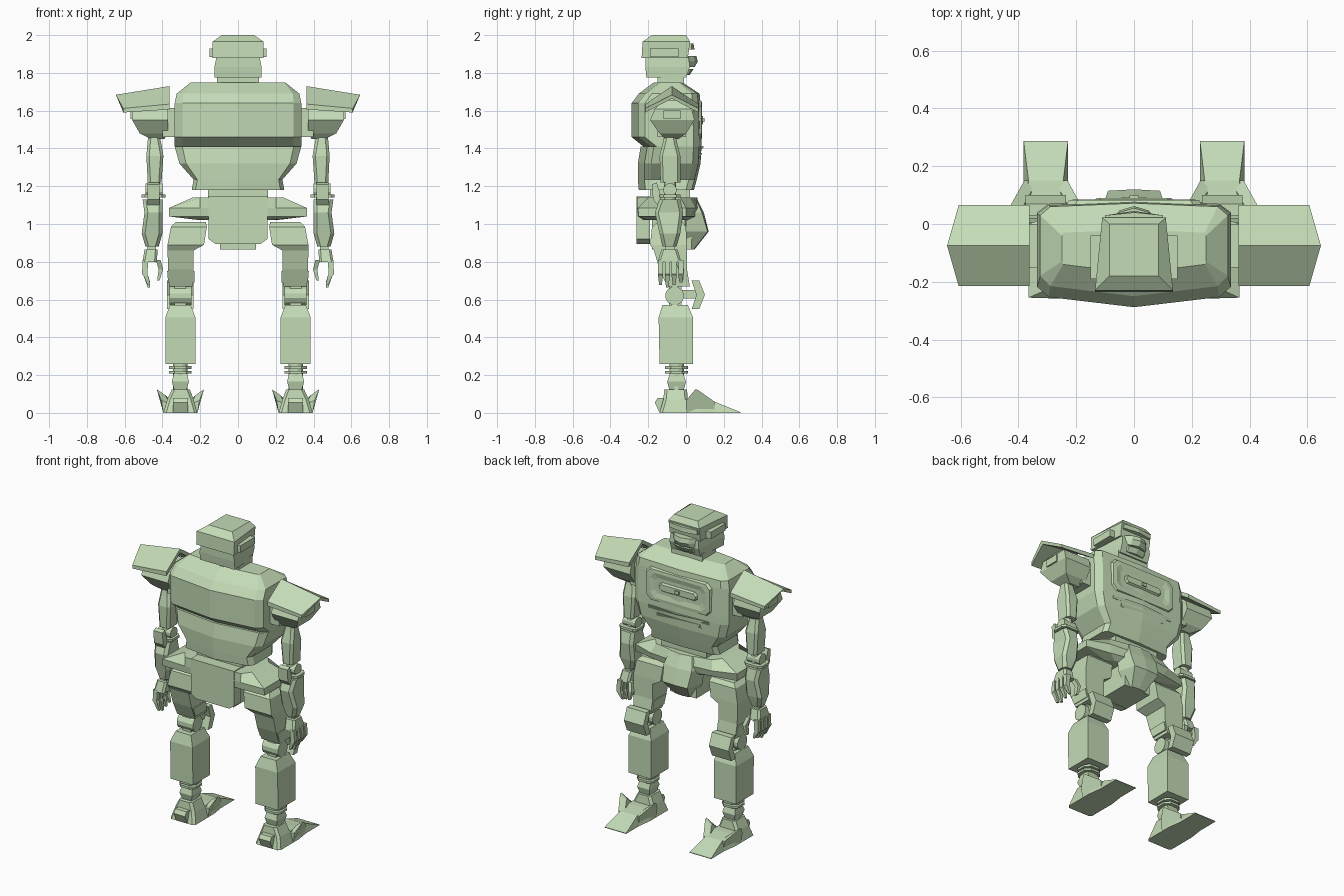
import bpy, bmesh, math
from mathutils import Vector

green = bpy.data.materials.new("pale_green")
green.diffuse_color = (0.55, 0.71, 0.47, 1)


def loft(name, rings):
    """Skin a stack of equal-length point rings and cap the ends."""
    bm = bmesh.new()
    vs = [[bm.verts.new(p) for p in r] for r in rings]
    n = len(rings[0])
    for a, b in zip(vs, vs[1:]):
        for i in range(n):
            j = (i + 1) % n
            bm.faces.new((a[i], a[j], b[j], b[i]))
    bm.faces.new(vs[0])
    bm.faces.new(vs[-1])
    bmesh.ops.recalc_face_normals(bm, faces=bm.faces)
    me = bpy.data.meshes.new(name)
    bm.to_mesh(me)
    bm.free()
    me.materials.append(green)
    ob = bpy.data.objects.new(name, me)
    bpy.context.collection.objects.link(ob)
    return ob


def rect(z, x0, x1, y0, y1, c=0.0):
    if not c:
        return [(x0, y0, z), (x1, y0, z), (x1, y1, z), (x0, y1, z)]
    return [(x0 + c, y0, z), (x1 - c, y0, z), (x1, y0 + c, z), (x1, y1 - c, z),
            (x1 - c, y1, z), (x0 + c, y1, z), (x0, y1 - c, z), (x0, y0 + c, z)]


def stack(name, rows, c=0.0):
    return loft(name, [rect(*r, c) for r in rows])


def box(name, x0, x1, y0, y1, z0, z1):
    return stack(name, [(z0, x0, x1, y0, y1), (z1, x0, x1, y0, y1)])


def sym(z, half):
    """Ring from a half outline (front centre to back centre), mirrored in x."""
    return [(x, y, z) for x, y in half] + [(-x, y, z) for x, y in half[-2:0:-1]]


def side(name, prof, x0, x1):
    """Extrude a (y, z) profile along x."""
    return loft(name, [[(x, y, z) for y, z in prof] for x in (x0, x1)])


def cyl(name, c, r, h, axis="Z", n=12):
    def pt(i, t):
        a = 2 * math.pi * (i + 0.5) / n
        u, v = r * math.cos(a), r * math.sin(a)
        return Vector(c) + Vector((u, v, t) if axis == "Z" else (t, u, v))
    return loft(name, [[pt(i, t) for i in range(n)] for t in (-h / 2, h / 2)])


def yring(y, w, z0, z1, c):
    return [(x, y, z) for x, _, z in
            [(p[0], 0, p[1]) for p in rect(0, -w, w, z0, z1, c)]]


# torso: toes and chest point to +y
def torso_ring(z, x, a, f, b, ch=0.03):
    return sym(z, [(0, f + .012), (a, f), (x, f - ch), (x, b + .07), (a, b + .035), (0, b)])


loft("upper_torso", [
    sym(1.75, [(0, -.02), (.245, -.03), (.25, -.04), (.25, -.13), (.245, -.14), (0, -.17)]),
    torso_ring(1.69, .325, .29, .06, -.25),
    torso_ring(1.64, .335, .295, .065, -.288),
    torso_ring(1.46, .335, .295, .07, -.288),
    torso_ring(1.41, .335, .295, .07, -.225)])
loft("lower_torso", [
    torso_ring(1.41, .335, .295, .07, -.24),
    torso_ring(1.32, .31, .275, .065, -.255),
    torso_ring(1.235, .235, .215, .045, -.255),
    torso_ring(1.18, .245, .225, .03, -.25)])
# stepped chest panel with centre bar and vents
loft("chest_panel", [yring(.04, .25, 1.43, 1.67, .03), yring(.083, .225, 1.45, 1.65, .03),
                     yring(.085, .20, 1.47, 1.63, .03), yring(.078, .17, 1.50, 1.60, .02)])
loft("chest_bar", [yring(.06, .15, 1.51, 1.59, .02), yring(.09, .13, 1.53, 1.57, .015)])
box("chest_stud", -.015, .015, .06, .098, 1.54, 1.56)
for i, w in enumerate((.22, .16)):
    z = 1.41 - .035 * i
    loft("chest_vent", [sym(z - t, [(0, .095 - i * .01 - t), (w, .075), (w, .05), (0, .05)])
                        for t in (0, .022)])

# head
box("neck", -.11, .11, -.15, -.01, 1.73, 1.79)


def head_ring(z, wb, wf, b, f):
    return [(-wb, b, z), (wb, b, z), (wf, f, z), (-wf, f, z)]


loft("jaw", [head_ring(1.775, .125, .105, -.21, .0), head_ring(1.83, .125, .105, -.215, .02),
             head_ring(1.88, .115, .10, -.215, .015)])
loft("helmet", [head_ring(1.88, .135, .11, -.235, .01), head_ring(1.965, .135, .11, -.23, .022),
                head_ring(2.0, .085, .085, -.18, .0)])
loft("brow", [sym(z, [(0, y), (.10, .03), (.10, -.01), (0, -.01)])
              for z, y in ((1.925, .045), (1.955, .04))])
loft("visor", [sym(z, [(0, y), (.05, y - .015), (.085, .01), (0, -.01)])
               for z, y in ((1.83, .045), (1.86, .062), (1.89, .055))])
loft("chin", [sym(z, [(0, y), (.06, y - .01), (.08, -.01), (0, -.02)])
              for z, y in ((1.79, .02), (1.82, .04))])

# waist and pelvis
box("waist", -.16, .16, -.19, .02, 1.12, 1.19)
loft("pelvis", [
    sym(1.14, [(0, .06), (.20, .02), (.24, -.03), (.24, -.20), (.20, -.255), (0, -.26)]),
    sym(1.085, [(0, .07), (.22, .05), (.365, .0), (.365, -.255), (.20, -.26), (0, -.26)]),
    sym(1.04, [(0, .07), (.20, .03), (.365, .0), (.365, -.25), (.20, -.255), (0, -.255)]),
    sym(1.02, [(0, .05), (.15, .0), (.20, -.03), (.20, -.19), (.16, -.22), (0, -.22)])])
loft("back_skirt", [[(x, y, z) for x, z in ((-.155, 1.145), (.155, 1.145), (.155, .92),
                                            (.12, .895), (-.12, .895), (-.155, .92))]
                    for y in (-.262, -.19)])
box("crotch", -.095, .095, -.18, .03, .865, 1.05)
loft("front_skirt", [
    sym(1.14, [(0, .055), (.08, .05), (.09, .0), (0, -.02)]),
    sym(1.06, [(0, .095), (.10, .085), (.13, .0), (0, -.02)]),
    sym(.96, [(0, .12), (.09, .115), (.12, .0), (0, -.02)]),
    sym(.865, [(0, .045), (.05, .04), (.06, .0), (0, -.02)])])

# everything below is built once per side
for s in (1, -1):
    made = set(bpy.data.objects)

    # ear and shoulder
    box("ear_block", .11, .15, -.19, -.04, 1.885, 1.93)
    box("shoulder_joint", .32, .40, -.15, .0, 1.46, 1.615)
    pad = [(-.215, 0), (-.075, 1), (.065, 0), (.065, -.3), (-.075, .72), (-.215, -.3)]
    loft("shoulder_pad", [
        [(.362, y, 1.635 + .095 * t) for y, t in pad],
        [(.607 + .04 * max(t, 0), y, 1.612 + .072 * t) for y, t in pad]])
    stack("shoulder_block", [(1.655, .37, .52, -.115, -.035), (1.61, .37, .56, -.165, .03),
                             (1.55, .37, .56, -.19, .045), (1.48, .37, .52, -.14, .0),
                             (1.45, .39, .46, -.11, -.04)])
    box("shoulder_stud", .55, .57, -.12, -.03, 1.555, 1.60)

    # arm
    stack("upper_arm", [(1.47, .415, .475, -.115, -.055), (1.42, .405, .48, -.125, -.045),
                        (1.36, .395, .485, -.14, -.03), (1.22, .405, .478, -.135, -.03)], .015)
    cyl("elbow_core", (.445, -.085, 1.18), .033, .12)
    cyl("elbow_pin", (.445, -.085, 1.18), .036, .09, "X")
    stack("elbow_collar", [(1.155, .385, .512, -.14, -.03), (1.14, .385, .512, -.14, -.03)], .02)
    side("elbow_guard", [(-.18, 1.21), (-.155, 1.22), (-.13, 1.14), (-.15, 1.10), (-.175, 1.13)],
         .415, .48)
    stack("forearm", [(1.13, .40, .505, -.14, -.03), (1.06, .40, .495, -.165, -.015),
                      (.95, .40, .51, -.14, -.03), (.88, .42, .49, -.125, -.05)], .018)
    box("wrist", .435, .48, -.11, -.06, .84, .89)
    stack("palm", [(.865, .425, .495, -.13, -.045), (.80, .43, .505, -.15, -.025)], .012)
    for i in range(4):
        y = -.148 + .036 * i
        stack("finger", [(.81, .475, .505, y, y + .026), (.735, .48, .508, y, y + .026),
                         (.725, .475, .50, y, y + .026),
                         (.665 + .012 * abs(i - 1), .465, .478, y + .006, y + .02)])
    stack("thumb", [(.81, .41, .435, -.06, -.03), (.76, .397, .42, -.04, -.01),
                    (.70, .415, .428, -.035, -.015)])

    # leg
    stack("thigh", [(1.01, .17, .33, -.15, -.02), (.985, .165, .355, -.18, .0),
                    (.89, .18, .373, -.19, .005), (.86, .235, .373, -.17, .005),
                    (.76, .235, .37, -.14, .005), (.67, .24, .365, -.10, .02)])
    stack("thigh_band", [(.75, .23, .375, -.13, -.0), (.69, .23, .37, -.105, .012)])
    box("knee_link", .275, .335, -.09, -.025, .54, .70)
    cyl("knee_disc", (.305, -.06, .62), .05, .115, "X")
    box("knee_bar", .275, .335, -.06, .06, .605, .65)
    side("knee_guard", [(.03, .70), (.07, .70), (.10, .625), (.07, .55), (.03, .55), (.055, .625)],
         .235, .375)
    stack("shin", [(.57, .25, .36, -.125, .01), (.505, .225, .385, -.145, .037),
                   (.26, .225, .385, -.14, .037)])
    cyl("ankle_core", (.305, -.05, .20), .04, .16)
    for z in (.24, .215):
        stack("ankle_ring", [(z - .007, .245, .365, -.11, .01), (z + .007, .245, .365, -.11, .01)], .03)
    stack("ankle", [(.21, .27, .34, -.085, -.015), (.165, .26, .35, -.10, .0),
                    (.11, .275, .335, -.085, -.015)])

    # foot
    stack("heel_block", [(.125, .255, .35, -.115, .005), (.07, .235, .375, -.12, .01),
                         (0, .215, .395, -.14, .02)], .015)
    side("heel_spur", [(-.15, .08), (-.165, .055), (-.14, 0), (-.09, 0), (-.10, .08)], .265, .345)
    loft("toe", [[(.215, y, 0), (.395, y, 0), (.375, y, z), (.235, y, z)]
                 for y, z in ((-.05, .07), (.06, .07))]
         + [[(.228, .15, 0), (.382, .15, 0), (.365, .15, .06), (.245, .15, .06)],
            [(.228, .288, 0), (.382, .288, 0), (.382, .288, .004), (.228, .288, .004)]])
    for k in (1, -1):
        fin = [(.0, .065, .10), (.05, .125, .125), (.065, .12, .122), (.15, .06, .075), (.15, 0, .07),
               (.0, 0, .09)]
        loft("foot_fin", [[(.305 + k * w, y, z) for y, z, w in fin],
                          [(.305 + k * (w - .045), y, z * .75) for y, z, w in fin]])

    # name by side and mirror the left copy
    for ob in set(bpy.data.objects) - made:
        ob.name = ("right_" if s > 0 else "left_") + ob.name.split(".")[0]
        if s < 0:
            for v in ob.data.vertices:
                v.co.x = -v.co.x
            ob.data.flip_normals()
